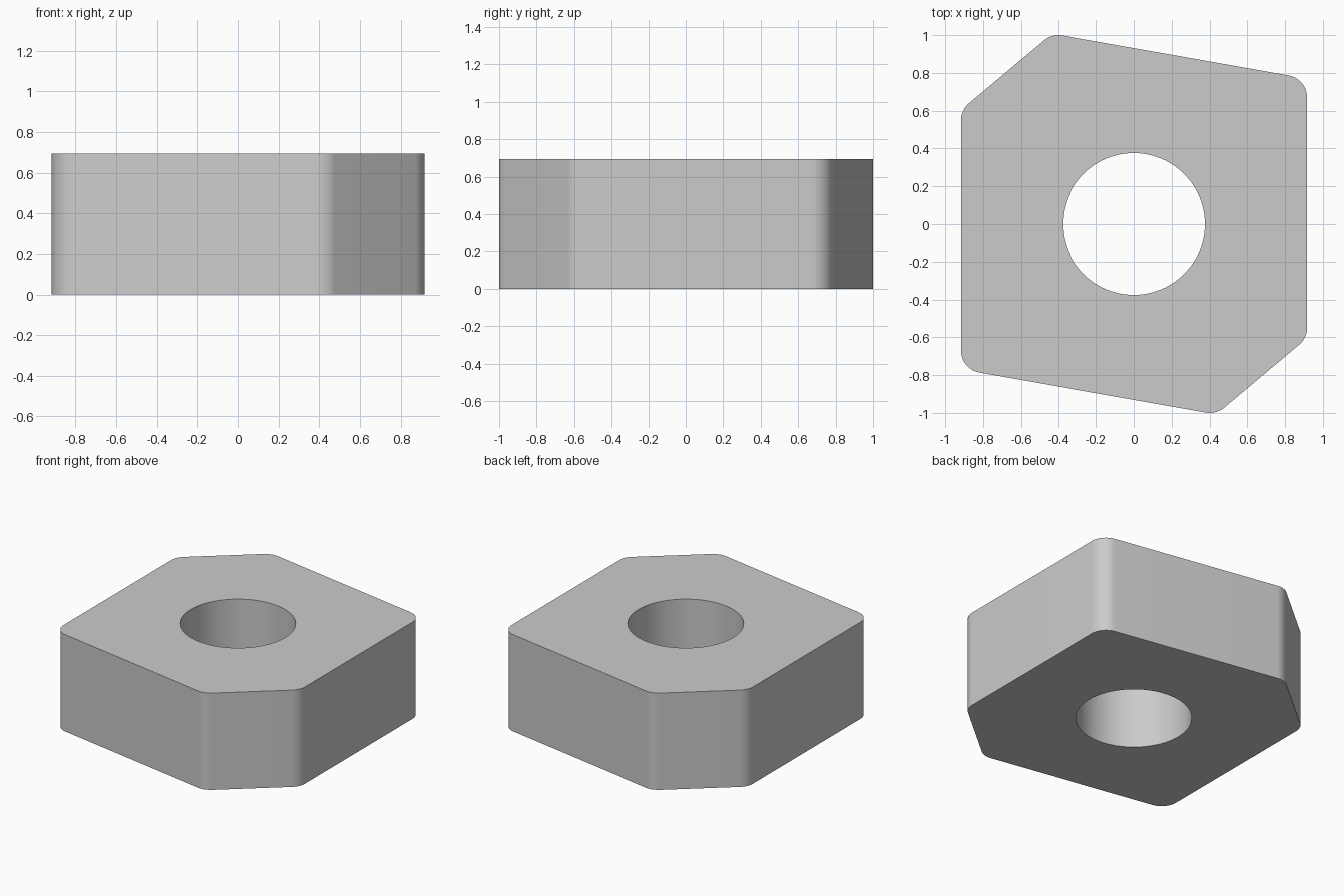
import bpy, bmesh
from math import radians, cos, sin, pi
from mathutils import Vector

if "Cube" in bpy.data.objects:
    bpy.data.objects.remove(bpy.data.objects["Cube"])

HEIGHT, HOLE_R, FILLET = 0.695, 0.376, 0.12
# Outline sides: (outward normal angle in degrees, distance from centre)
half = [(0, 0.917), (80, 0.917), (130, 1.052)]
sides = half + [(a + 180, d) for a, d in half]


def line_cross(a1, d1, a2, d2):
    """Point where two lines given by normal angle and distance meet."""
    a1, a2 = radians(a1), radians(a2)
    det = sin(a2 - a1)
    return Vector(((d1 * sin(a2) - d2 * sin(a1)) / det,
                   (d2 * cos(a1) - d1 * cos(a2)) / det, 0))


def rounded_outline(steps=12):
    pts = []
    for i, (a1, d1) in enumerate(sides):
        a2, d2 = sides[(i + 1) % len(sides)]
        if a2 < a1:
            a2 += 360
        centre = line_cross(a1, d1 - FILLET, a2, d2 - FILLET)
        for k in range(steps + 1):
            t = radians(a1 + (a2 - a1) * k / steps)
            pts.append(centre + FILLET * Vector((cos(t), sin(t), 0)))
    return pts


def add_loop(bm, pts):
    vs = [bm.verts.new(p) for p in pts]
    return [bm.edges.new((v, vs[(i + 1) % len(vs)])) for i, v in enumerate(vs)]


# Flat plate with a round hole, then extruded upward
bm = bmesh.new()
edges = add_loop(bm, rounded_outline())
edges += add_loop(bm, [Vector((HOLE_R * cos(2 * pi * i / 96), HOLE_R * sin(2 * pi * i / 96), 0))
                       for i in range(96)])
bmesh.ops.triangle_fill(bm, use_beauty=True, use_dissolve=False, edges=edges)
res = bmesh.ops.extrude_face_region(bm, geom=bm.faces[:], use_keep_orig=True)
top = [g for g in res["geom"] if isinstance(g, bmesh.types.BMVert)]
bmesh.ops.translate(bm, verts=top, vec=(0, 0, HEIGHT))
bmesh.ops.recalc_face_normals(bm, faces=bm.faces[:])

mesh = bpy.data.meshes.new("cutting_insert")
bm.to_mesh(mesh)
bm.free()
insert = bpy.data.objects.new("cutting_insert", mesh)
bpy.context.collection.objects.link(insert)

# Smooth corners and bore, sharp rims
bpy.context.view_layer.objects.active = insert
insert.select_set(True)
bpy.ops.object.shade_smooth_by_angle(angle=radians(30))
